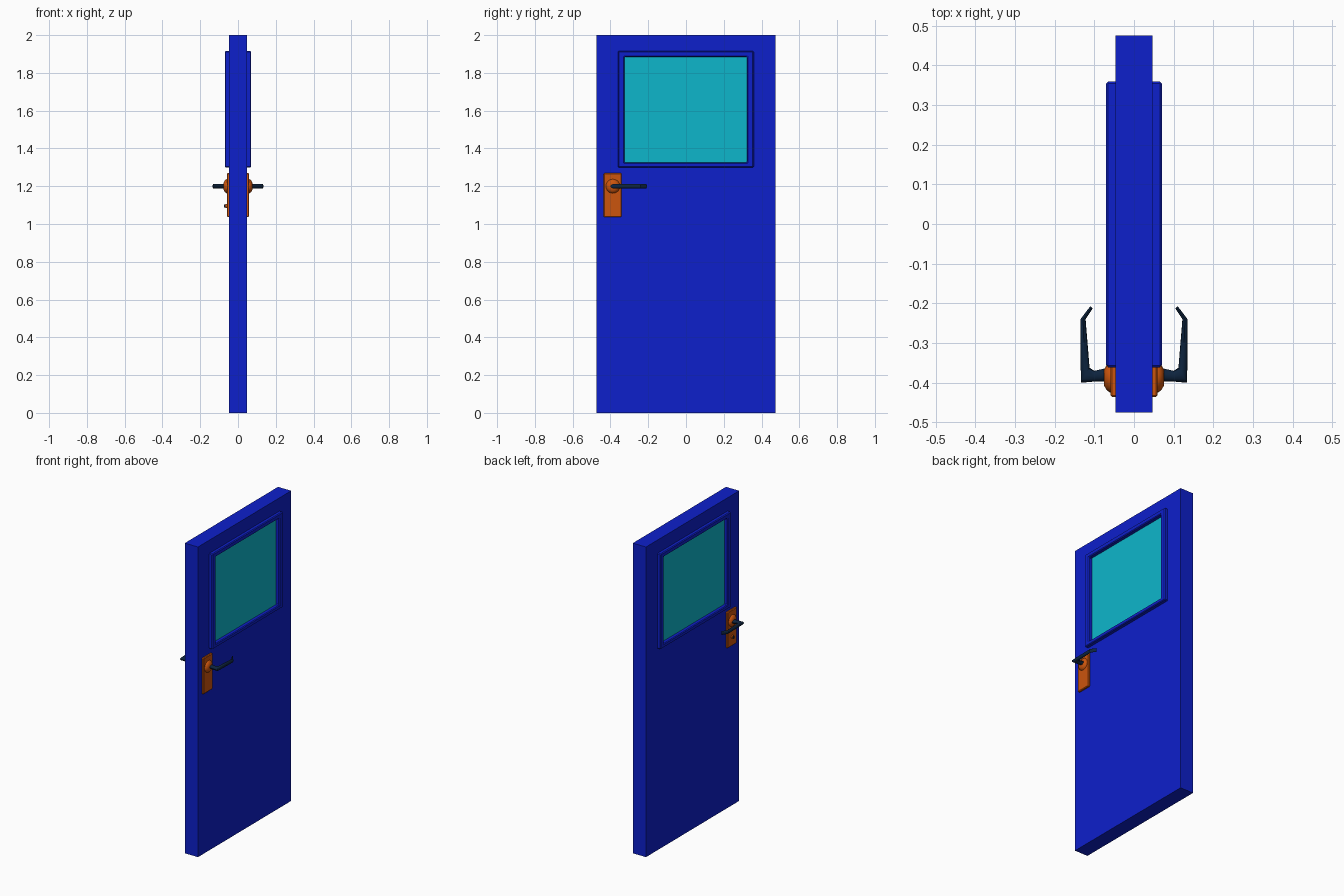
import bpy, bmesh, math

if "Cube" in bpy.data.objects:
    bpy.data.objects.remove(bpy.data.objects["Cube"])


def material(name, rgb):
    m = bpy.data.materials.new(name)
    m.diffuse_color = (*rgb, 1)
    m.use_nodes = True
    m.node_tree.nodes["Principled BSDF"].inputs["Base Color"].default_value = m.diffuse_color
    return m


BLUE = material("blue_paint", (0.004, 0.014, 0.6))
CYAN = material("cyan_glass", (0.004, 0.47, 0.6))
ORANGE = material("orange_metal", (0.6, 0.09, 0.004))
DARK = material("dark_metal", (0.004, 0.017, 0.048))


def finish(name, bm, mat, bevel=0, smooth=False):
    bmesh.ops.recalc_face_normals(bm, faces=bm.faces)
    me = bpy.data.meshes.new(name)
    bm.to_mesh(me)
    bm.free()
    me.materials.append(mat)
    ob = bpy.data.objects.new(name, me)
    bpy.context.collection.objects.link(ob)
    if bevel:
        b = ob.modifiers.new("bevel", 'BEVEL')
        b.width, b.segments = bevel, 1
    if smooth:
        bpy.context.view_layer.objects.active = ob
        ob.select_set(True)
        bpy.ops.object.shade_smooth_by_angle(angle=math.radians(35))
        ob.select_set(False)
    return ob


def box(name, x, y, z, mat, bevel=0):
    bm = bmesh.new()
    bmesh.ops.create_cube(bm, size=1)
    for v in bm.verts:
        v.co = [lo + (c + 0.5) * (hi - lo) for c, (lo, hi) in zip(v.co, (x, y, z))]
    return finish(name, bm, mat, bevel)


def loft(name, rings, mat, closed=False, bevel=0, smooth=False):
    """Skin a list of point rings; cap the ends or join them into a loop."""
    bm = bmesh.new()
    vs = [[bm.verts.new(p) for p in r] for r in rings]
    n = len(vs[0])
    pairs = list(zip(vs, vs[1:])) + ([(vs[-1], vs[0])] if closed else [])
    for a, b in pairs:
        for i in range(n):
            j = (i + 1) % n
            bm.faces.new((a[i], a[j], b[j], b[i]))
    if not closed:
        bm.faces.new(vs[0])
        bm.faces.new(vs[-1])
    return finish(name, bm, mat, bevel, smooth)


def rect_ring(name, outer, inner, half, mat, bevel=0):
    def rect(r, x):
        y0, y1, z0, z1 = r
        return [(x, y0, z0), (x, y1, z0), (x, y1, z1), (x, y0, z1)]
    rings = [rect(outer, -half), rect(outer, half), rect(inner, half), rect(inner, -half)]
    return loft(name, rings, mat, closed=True, bevel=bevel)


def disc_ring(x, y, z, r, n=24):
    return [(x, y + r * math.cos(math.tau * i / n), z + r * math.sin(math.tau * i / n))
            for i in range(n)]


# Door leaf with window opening, window frame and glass
rect_ring("door_leaf", (-0.475, 0.475, 0, 2), (-0.345, 0.34, 1.31, 1.9), 0.047, BLUE)
rect_ring("window_frame", (-0.361, 0.359, 1.3, 1.915), (-0.325, 0.322, 1.325, 1.885), 0.07, BLUE, 0.005)
box("window_glass", (-0.046, 0.046), (-0.33, 0.327), (1.32, 1.89), CYAN)

HY, HZ = -0.387, 1.2
# Lever sections: inner edge x, y then outer edge x, y
LEVER = [(0.073, -0.364, 0.073, -0.397), (0.100, -0.370, 0.100, -0.397),
         (0.112, -0.362, 0.134, -0.400), (0.122, -0.240, 0.135, -0.240),
         (0.104, -0.213, 0.110, -0.207)]


def lever_ring(s, ix, iy, ox, oy, n=12):
    pts = []
    for i in range(n):
        a = math.tau * i / n
        t = 0.5 + 0.5 * math.cos(a)
        pts.append((s * (ix + (ox - ix) * t), iy + (oy - iy) * t, HZ + 0.012 * math.sin(a)))
    return pts


# Back plate, rosette and lever on each face
for s, side in ((1, "right"), (-1, "left")):
    box(f"lock_plate_{side}", sorted((s * 0.04, s * 0.059)), (-0.436, -0.341),
        (1.037, 1.269), ORANGE, 0.004)
    rosette = [(0.055, 0.038), (0.062, 0.037), (0.070, 0.030), (0.076, 0.019)]
    loft(f"rosette_{side}", [disc_ring(s * x, HY, HZ, r) for x, r in rosette], ORANGE, smooth=True)
    loft(f"lever_{side}", [lever_ring(s, *e) for e in LEVER], DARK, smooth=True)

# Lock cylinder on the left face only
loft("lock_cylinder", [disc_ring(x, HY, 1.095, 0.011, 16) for x in (-0.055, -0.066)], ORANGE, smooth=True)
box("lock_turn", (-0.073, -0.06), (HY - 0.003, HY + 0.003), (1.087, 1.103), DARK)
